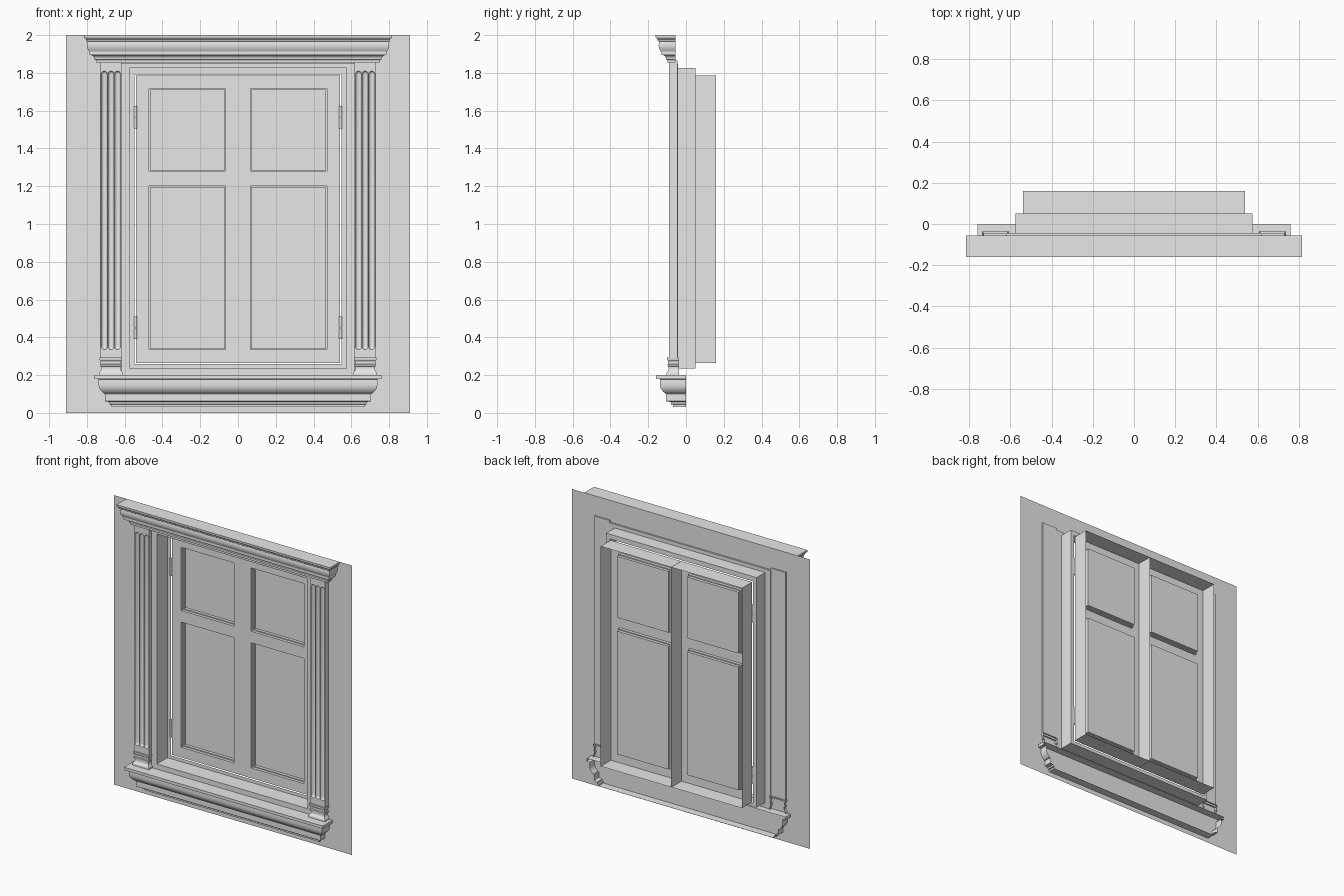
import bpy, bmesh, math
from mathutils import Matrix, Vector

if "Cube" in bpy.data.objects:
    bpy.data.objects.remove(bpy.data.objects["Cube"], do_unlink=True)

GREY = bpy.data.materials.new("plain_grey")
GREY.use_nodes = True
GREY.diffuse_color = (0.8, 0.8, 0.8, 1)
GREY.node_tree.nodes["Principled BSDF"].inputs["Base Color"].default_value = (0.8, 0.8, 0.8, 1)

WALL_Y = -0.055
BACK_Y = 0.16
SASH_Y = 0.05


def finish(name, bm, smooth=False, recalc=True):
    if recalc:
        bmesh.ops.recalc_face_normals(bm, faces=bm.faces)
    mesh = bpy.data.meshes.new(name)
    bm.to_mesh(mesh)
    bm.free()
    mesh.materials.append(GREY)
    obj = bpy.data.objects.new(name, mesh)
    bpy.context.collection.objects.link(obj)
    if smooth:
        smooth_object(obj)
    return obj


def activate(obj):
    bpy.ops.object.select_all(action='DESELECT')
    obj.select_set(True)
    bpy.context.view_layer.objects.active = obj


def smooth_object(obj):
    activate(obj)
    bpy.ops.object.shade_smooth_by_angle(angle=math.radians(30))


def sheet(xs, zs, y, holes=()):
    """Upright sheet cut into cells, leaving out the holes."""
    bm = bmesh.new()
    v = [[bm.verts.new((x, y, z)) for z in zs] for x in xs]
    cells = {}
    for i in range(len(xs) - 1):
        for j in range(len(zs) - 1):
            if (i, j) not in holes:
                cells[i, j] = bm.faces.new((v[i][j], v[i + 1][j], v[i + 1][j + 1], v[i][j + 1]))
    rim = {w for i, col in enumerate(v) for j, w in enumerate(col)
           if i in (0, len(xs) - 1) or j in (0, len(zs) - 1)}
    edges = [e for e in bm.edges if e.is_boundary and all(w in rim for w in e.verts)]
    return bm, cells, edges


def pull_rim(bm, edges, y):
    out = bmesh.ops.extrude_edge_only(bm, edges=edges)
    for w in out["geom"]:
        if isinstance(w, bmesh.types.BMVert):
            w.co.y = y


def moulding(name, profile, offset, back, cx=0.0):
    """Sweep (projection, height) points round three sides with mitred corners."""
    bm = bmesh.new()
    rings = []
    for p, z in profile:
        h = offset + p
        path = ((cx - h, back), (cx - h, -p), (cx + h, -p), (cx + h, back))
        rings.append([bm.verts.new((x, y, z)) for x, y in path])
    for a, b in zip(rings, rings[1:]):
        for k in range(3):
            bm.faces.new((a[k], a[k + 1], b[k + 1], b[k]))
    bm.faces.new(rings[0])
    bm.faces.new(rings[-1])
    return finish(name, bm, smooth=True)


def arc(start, end, bulge, steps=6):
    """Curved run of profile points from start to end."""
    a, b = Vector(start), Vector(end)
    d = b - a
    n = Vector((-d.y, d.x))
    return [tuple(a + d * t + n * bulge * math.sin(math.pi * t))
            for t in (k / steps for k in range(steps + 1))]


def box(bm, x0, x1, y0, y1, z0, z1):
    size = Matrix.Diagonal((x1 - x0, y1 - y0, z1 - z0, 1))
    place = Matrix.Translation(((x0 + x1) / 2, (y0 + y1) / 2, (z0 + z1) / 2))
    bmesh.ops.create_cube(bm, size=1, matrix=place @ size)


def cylinder(bm, x, y, z0, z1, r, sides=16):
    bmesh.ops.create_cone(bm, cap_ends=True, segments=sides, radius1=r, radius2=r, depth=z1 - z0,
                          matrix=Matrix.Translation((x, y, (z0 + z1) / 2)))


def capsule(bm, x, y, z0, z1, r):
    """Round-ended rod spun from a half profile."""
    pts = [(r * math.cos(math.radians(a)), z0 + r * math.sin(math.radians(a))) for a in range(-90, 1, 18)]
    pts += [(q, z0 + z1 - z) for q, z in reversed(pts)]
    verts = [bm.verts.new((x + q, y, z)) for q, z in pts]
    edges = [bm.edges.new(pair) for pair in zip(verts, verts[1:])]
    bmesh.ops.spin(bm, geom=verts + edges, cent=(x, y, 0), axis=(0, 0, 1),
                   angle=math.tau, steps=16, use_duplicate=False)
    bmesh.ops.remove_doubles(bm, verts=bm.verts, dist=0.0002)


# Wall panel with the window opening
bm, _, _ = sheet((-0.91, -0.575, 0.575, 0.91), (0, 0.235, 1.825, 2), WALL_Y, {(1, 1)})
finish("wall", bm, recalc=False)

# Flat surround beside the opening
bm, _, _ = sheet((-0.617, -0.575, 0.575, 0.617), (0.2, 0.235, 1.825, 1.85), -0.065, {(1, 1)})
surround = finish("surround", bm, recalc=False)
mod = surround.modifiers.new("thickness", 'SOLIDIFY')
mod.thickness = 0.022
mod.offset = -1

# Recessed frame: deep reveal with a narrow stop at the back
bm, _, rim = sheet((-0.575, -0.547, 0.547, 0.575), (0.235, 0.258, 1.792, 1.825), SASH_Y, {(1, 1)})
pull_rim(bm, rim, -0.064)
finish("frame", bm)

# Two open-backed sashes with stepped panes
for side, label in ((-1, "right"), (1, "left")):
    xs = sorted(side * x for x in (0.001, 0.065, 0.47, 0.54))
    bm, cells, rim = sheet(xs, (0.265, 0.335, 1.2, 1.28, 1.717, 1.785), SASH_Y)
    pull_rim(bm, rim, BACK_Y)
    for pane in (cells[1, 1], cells[1, 3]):
        for depth, inset in ((0.02, 0.01), (0.02, 0)):
            pane = bmesh.ops.extrude_discrete_faces(bm, faces=[pane])["faces"][0]
            ring = list(pane.verts)
            bmesh.ops.translate(bm, verts=ring, vec=(0, depth, 0))
            # Walls between the old outline and the moved pane
            if inset:
                bmesh.ops.inset_individual(bm, faces=[pane], thickness=inset)
    finish(label + "_sash", bm)

    # Hinges
    bm = bmesh.new()
    for z in (0.39, 1.505):
        cylinder(bm, side * 0.543, 0.043, z, z + 0.058, 0.008)
        cylinder(bm, side * 0.543, 0.043, z + 0.062, z + 0.12, 0.008)
        cylinder(bm, side * 0.543, 0.043, z, z + 0.12, 0.005)
    finish(label + "_hinges", bm, smooth=True)

    # Fluted pilaster shaft
    cx = side * 0.673
    bm = bmesh.new()
    box(bm, cx - 0.057, cx + 0.057, -0.09, -0.045, 0.28, 1.865)
    shaft = finish(label + "_pilaster", bm)
    bm = bmesh.new()
    for k in (-1, 0, 1):
        capsule(bm, cx + k * 0.035, -0.09, 0.352, 1.793, 0.0165)
    cutter = finish(label + "_flute_cutter", bm)
    cutter.hide_render = True
    mod = shaft.modifiers.new("flutes", 'BOOLEAN')
    mod.operation = 'DIFFERENCE'
    mod.solver = 'EXACT'
    mod.object = cutter
    activate(shaft)
    bpy.ops.object.modifier_apply(modifier=mod.name)
    bpy.data.objects.remove(cutter, do_unlink=True)
    smooth_object(shaft)

    # Moulded pilaster base
    base = [(0.103, 0.2), (0.103, 0.212)]
    base += arc((0.102, 0.214), (0.092, 0.245), 0.15)
    base += [(0.098, 0.248), (0.098, 0.256), (0.094, 0.259), (0.094, 0.272)]
    base += arc((0.094, 0.274), (0.1, 0.284), -0.1, 3) + [(0.1, 0.293)]
    moulding(label + "_pilaster_base", base, -0.04, -0.037, cx)

# Cornice
cornice = [(0.09, 1.855), (0.098, 1.855), (0.098, 1.868), (0.105, 1.87)]
cornice += arc((0.105, 1.872), (0.118, 1.893), 0.15, 4) + [(0.13, 1.895), (0.13, 1.912)]
cornice += arc((0.134, 1.914), (0.142, 1.965), -0.12) + [(0.15, 1.97), (0.15, 1.978)]
cornice += arc((0.152, 1.98), (0.161, 1.99), -0.15, 3) + [(0.161, 2.0)]
moulding("cornice", cornice, 0.655, WALL_Y)

# Sill, open at the back
sill = [(0.07, 0.032), (0.07, 0.044), (0.08, 0.046), (0.08, 0.058), (0.105, 0.062), (0.105, 0.1), (0.112, 0.102)]
sill += arc((0.112, 0.104), (0.138, 0.165), -0.15) + [(0.138, 0.178), (0.16, 0.18), (0.16, 0.2)]
moulding("sill", sill, 0.6, 0.0)
